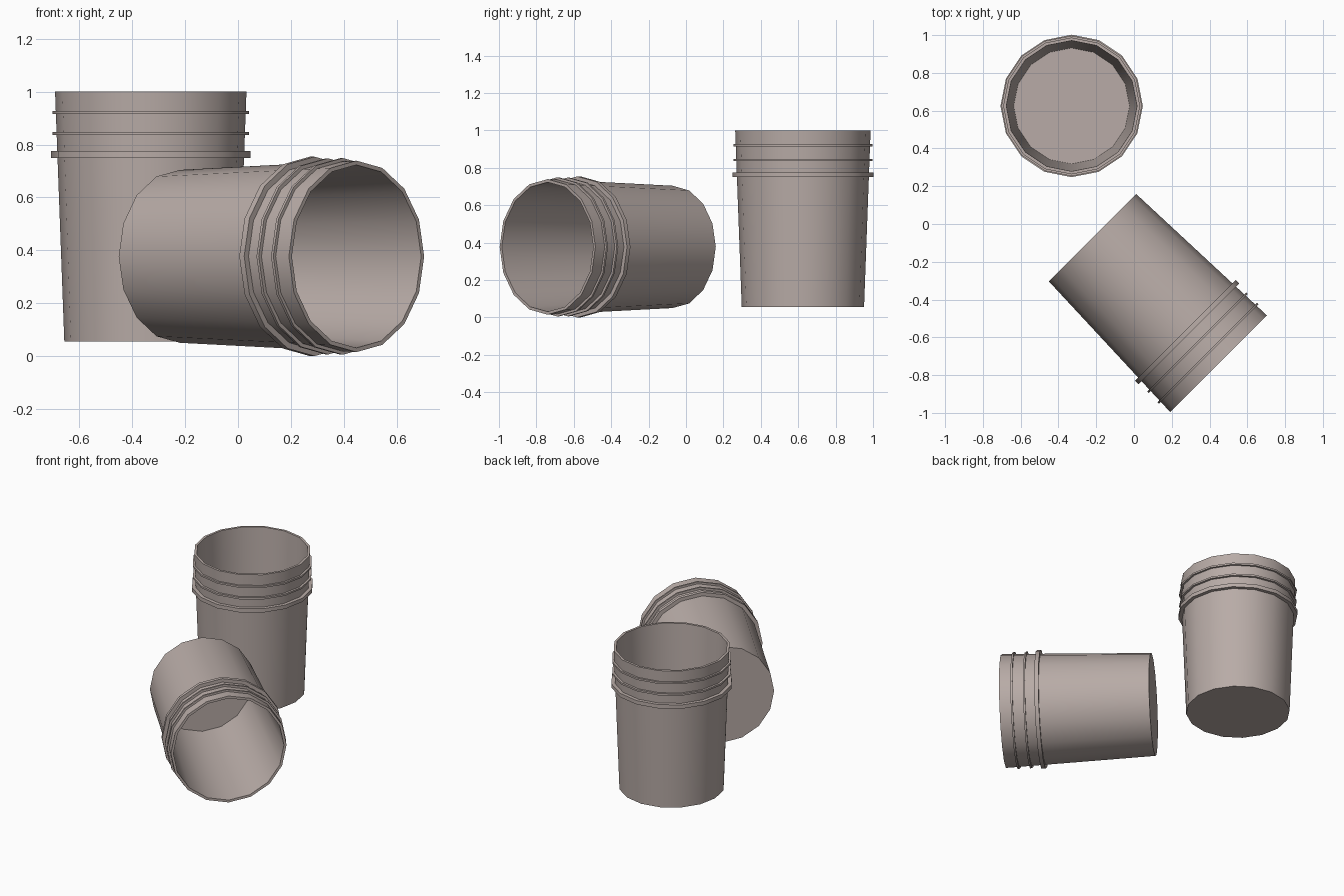
import bpy, bmesh, math

if "Cube" in bpy.data.objects:
    bpy.data.objects.remove(bpy.data.objects["Cube"])

SIDES = 16
HEIGHT = 0.945
R_BOTTOM, R_TOP = 0.327, 0.362
WALL = 0.016

mat = bpy.data.materials.new("warm grey plastic")
mat.diffuse_color = (0.48, 0.41, 0.385, 1)
mat.use_nodes = True
mat.node_tree.nodes["Principled BSDF"].inputs["Base Color"].default_value = mat.diffuse_color


def wall_r(z):
    return R_BOTTOM + (R_TOP - R_BOTTOM) * z / HEIGHT


def bucket_profile():
    # Outside from the base centre up, with three stiffening ribs, then down the inside
    pts = [(0, 0), (R_BOTTOM, 0)]
    for z0, z1, r in ((0.695, 0.721, 0.377), (0.781, 0.793, 0.371), (0.860, 0.872, 0.372)):
        pts += [(wall_r(z0), z0), (r, z0), (r, z1), (wall_r(z1), z1)]
    pts += [(R_TOP, HEIGHT), (R_TOP - WALL, HEIGHT), (R_BOTTOM - 0.02, 0.012), (0, 0.012)]
    return pts


def make_bucket(name, location, rotation):
    bm = bmesh.new()
    verts = [bm.verts.new((r, 0, z)) for r, z in bucket_profile()]
    edges = [bm.edges.new(p) for p in zip(verts, verts[1:])]
    bmesh.ops.spin(bm, geom=verts + edges, cent=(0, 0, 0), axis=(0, 0, 1),
                   angle=2 * math.pi, steps=SIDES, use_duplicate=False)
    bmesh.ops.remove_doubles(bm, verts=bm.verts, dist=1e-4)
    bmesh.ops.recalc_face_normals(bm, faces=bm.faces)
    me = bpy.data.meshes.new(name)
    bm.to_mesh(me)
    bm.free()
    me.materials.append(mat)
    me.shade_smooth()
    me.set_sharp_from_angle(angle=math.radians(30))
    ob = bpy.data.objects.new(name, me)
    ob.location = location
    ob.rotation_euler = rotation
    bpy.context.collection.objects.link(ob)
    return ob


# Upright bucket at the back, tipped-over bucket at the front
make_bucket("upright_bucket", (-0.33, 0.625, 0.055), (0, 0, 0))
make_bucket("tipped_bucket", (-0.22, -0.072, 0.377), (math.pi / 2, 0, math.pi / 4))
